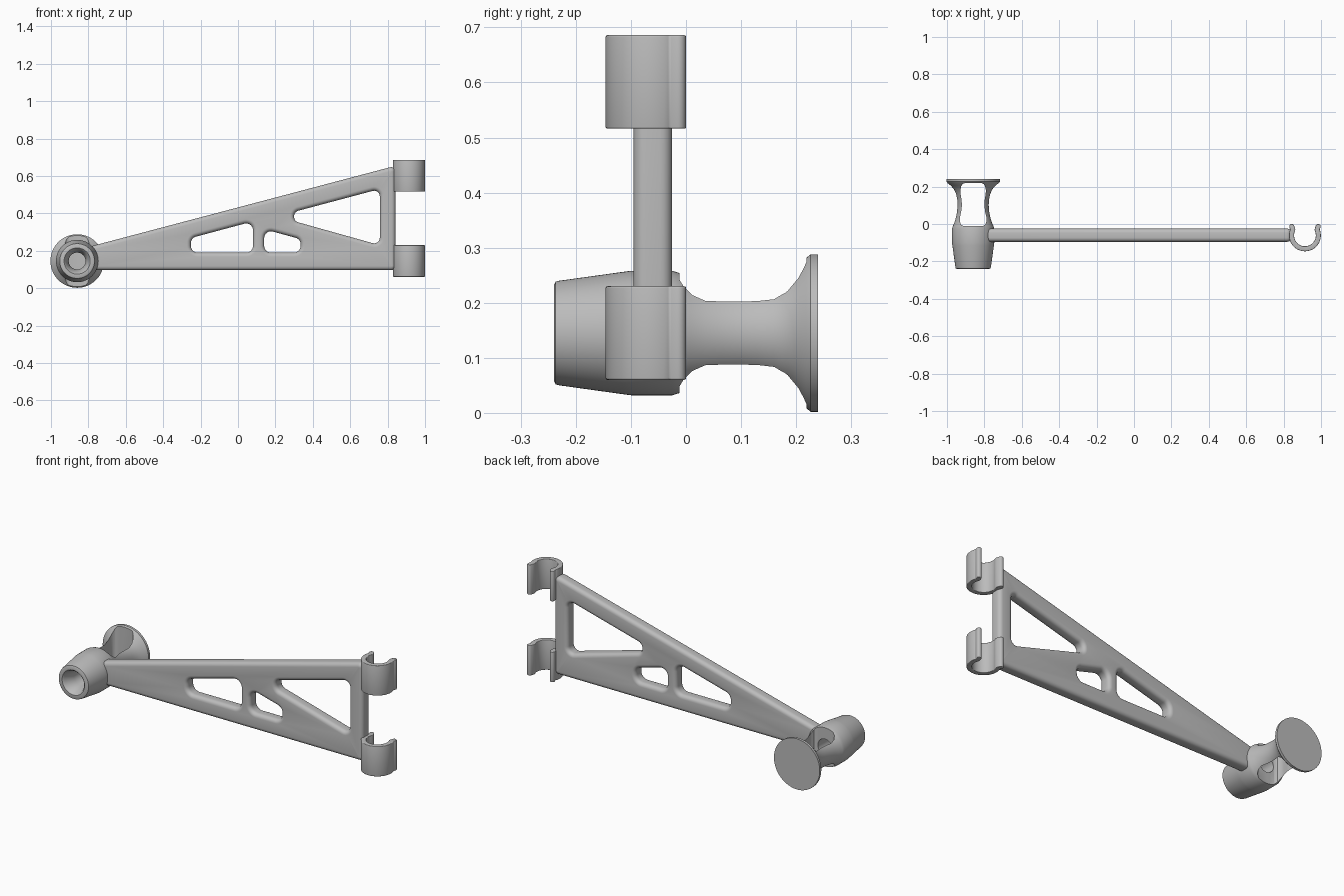
import bpy, bmesh, math
from mathutils import Vector

cube = bpy.data.objects.get("Cube")
if cube:
    bpy.data.objects.remove(cube, do_unlink=True)

GREY = bpy.data.materials.new("plain grey")
GREY.use_nodes = True
GREY.diffuse_color = (0.5, 0.5, 0.5, 1)
GREY.node_tree.nodes["Principled BSDF"].inputs["Base Color"].default_value = (0.5, 0.5, 0.5, 1)

HUB_X, HUB_Z = -0.86, 0.145


def activate(ob):
    bpy.ops.object.select_all(action='DESELECT')
    ob.select_set(True)
    bpy.context.view_layer.objects.active = ob


def finish(name, bm):
    """Turn a bmesh into a named grey object."""
    bmesh.ops.recalc_face_normals(bm, faces=bm.faces)
    me = bpy.data.meshes.new(name)
    bm.to_mesh(me)
    bm.free()
    me.materials.append(GREY)
    ob = bpy.data.objects.new(name, me)
    bpy.context.collection.objects.link(ob)
    return ob


def smooth(ob):
    activate(ob)
    bpy.ops.object.shade_smooth_by_angle(angle=math.radians(32))


def apply_modifier(ob, mod):
    activate(ob)
    bpy.ops.object.modifier_apply(modifier=mod.name)


def rounded(corners, radius, offset=0.0, steps=8):
    """Counter-clockwise polygon with round corners, grown by an offset."""
    pts = [Vector(c) for c in corners]
    out = []
    for i, p in enumerate(pts):
        d1 = (p - pts[i - 1]).normalized()
        d2 = (pts[(i + 1) % len(pts)] - p).normalized()
        n1, n2 = Vector((d1.y, -d1.x)), Vector((d2.y, -d2.x))
        centre = p - (n1 + n2) * radius / (1 + n1.dot(n2))
        a, turn = math.atan2(n1.y, n1.x), n1.angle(n2)
        for k in range(steps + 1):
            t = a + turn * k / steps
            out.append(centre + (radius + offset) * Vector((math.cos(t), math.sin(t))))
    return out


def bridge(bm, a, b):
    n = len(a)
    for i in range(n):
        bm.faces.new((a[i], a[(i + 1) % n], b[(i + 1) % n], b[i]))


# Truss arm: a tapered plate with three windows and rounded rims
def build_arm():
    outline = [(-0.79, 0.096), (0.842, 0.096), (0.842, 0.654), (-0.79, 0.223)]
    windows = [
        ([(-0.252, 0.19), (0.08, 0.19), (0.08, 0.357), (-0.252, 0.268)], 0.036),
        ([(0.14, 0.19), (0.335, 0.19), (0.335, 0.262), (0.14, 0.315)], 0.036),
        ([(0.30, 0.358), (0.758, 0.23), (0.758, 0.53), (0.30, 0.408)], 0.03),
    ]
    loops = [(outline, 0.024, -1)] + [(c, r, 1) for c, r in windows]
    fillet, half, mid = 0.022, 0.035, -0.06
    quarter = [math.pi / 2 * k / 5 for k in range(6)]
    section = [(fillet * (1 - math.cos(t)), half - fillet + fillet * math.sin(t)) for t in quarter]
    section = [(d, -y) for d, y in reversed(section)] + section
    bm = bmesh.new()
    caps = ([], [])
    for corners, radius, sign in loops:
        rings = [[bm.verts.new((p.x, mid + y, p.y)) for p in rounded(corners, radius, sign * d)]
                 for d, y in section]
        for a, b in zip(rings, rings[1:]):
            bridge(bm, a, b)
        for cap, ring in zip(caps, (rings[0], rings[-1])):
            cap += [bm.edges.get((v, ring[(i + 1) % len(ring)])) for i, v in enumerate(ring)]
    for cap in caps:
        bmesh.ops.triangle_fill(bm, edges=cap, use_beauty=True)
    smooth(finish("truss_arm", bm))


# Snap clip: an open ring with lips that flare outward
def build_clip(name, bottom):
    cx, cy, radius, half = 0.914, -0.061, 0.0715, 0.0135
    path = [Vector((radius * math.cos(t), radius * math.sin(t)))
            for t in [math.radians(-90 + 115 * k / 20) for k in range(21)]]
    path += [Vector((0.067, 0.038)), Vector((0.0705, 0.0475))]
    path = [Vector((-p.x, p.y)) for p in reversed(path[1:])] + path
    left, right = [], []
    for i, p in enumerate(path):
        t = (path[min(i + 1, len(path) - 1)] - path[max(i - 1, 0)]).normalized()
        n = Vector((t.y, -t.x))
        left.append(p - n * half)
        right.append(p + n * half)

    def tip(centre, start):
        angles = [start + math.pi * k / 8 for k in range(1, 8)]
        return [centre + half * Vector((math.cos(a), math.sin(a))) for a in angles]

    end = right[-1] - path[-1]
    start = left[0] - path[0]
    profile = right + tip(path[-1], math.atan2(end.y, end.x)) + left[::-1]
    profile += tip(path[0], math.atan2(start.y, start.x))
    bm = bmesh.new()
    face = bm.faces.new([bm.verts.new((cx + p.x, cy + p.y, bottom)) for p in profile])
    ext = bmesh.ops.extrude_face_region(bm, geom=[face])
    bmesh.ops.translate(bm, vec=(0, 0, 0.17),
                        verts=[g for g in ext["geom"] if isinstance(g, bmesh.types.BMVert)])
    ob = finish(name, bm)
    bevel = ob.modifiers.new("rim", 'BEVEL')
    bevel.width, bevel.segments = 0.007, 3
    bevel.limit_method, bevel.angle_limit = 'ANGLE', math.radians(60)
    apply_modifier(ob, bevel)
    smooth(ob)


# Hub: a bored barrel, a slotted neck and a round foot, turned about y
def build_hub():
    profile = [(0, 0.1), (0.045, 0.1), (0.045, -0.17), (0.062, -0.232), (0.07, -0.24),
               (0.086, -0.24), (0.093, -0.237), (0.095, -0.23), (0.111, -0.115), (0.113, -0.10),
               (0.113, -0.025), (0.109, -0.012), (0.10, 0.008), (0.092, 0.035), (0.086, 0.065),
               (0.083, 0.1), (0.085, 0.13), (0.091, 0.16), (0.102, 0.185), (0.119, 0.205),
               (0.136, 0.218), (0.141, 0.224), (0.143, 0.226), (0.143, 0.24), (0, 0.24)]
    bm = bmesh.new()
    verts = [bm.verts.new((HUB_X + r, y, HUB_Z)) for r, y in profile]
    edges = [bm.edges.new(pair) for pair in zip(verts, verts[1:])]
    bmesh.ops.spin(bm, geom=verts + edges, cent=(HUB_X, 0, HUB_Z), axis=(0, 1, 0),
                   angle=math.tau, steps=64)
    bmesh.ops.remove_doubles(bm, verts=bm.verts, dist=1e-5)
    hub = finish("hub", bm)

    # Waisted slot that passes vertically through the neck
    side = [(0.05, -0.012), (0.064, -0.004), (0.071, 0.012), (0.071, 0.035), (0.064, 0.065),
            (0.06, 0.1), (0.062, 0.13), (0.067, 0.16), (0.068, 0.18), (0.064, 0.202),
            (0.056, 0.214), (0.045, 0.219)]
    slot = side + [(-x, y) for x, y in reversed(side)]
    bm = bmesh.new()
    face = bm.faces.new([bm.verts.new((HUB_X + x, y, HUB_Z - 0.3)) for x, y in slot])
    ext = bmesh.ops.extrude_face_region(bm, geom=[face])
    bmesh.ops.translate(bm, vec=(0, 0, 0.6),
                        verts=[g for g in ext["geom"] if isinstance(g, bmesh.types.BMVert)])
    cutter = finish("slot_cutter", bm)
    cutter.hide_render = True
    cut = hub.modifiers.new("slot", 'BOOLEAN')
    cut.operation, cut.solver, cut.object = 'DIFFERENCE', 'EXACT', cutter
    apply_modifier(hub, cut)
    bpy.data.objects.remove(cutter, do_unlink=True)
    smooth(hub)


build_arm()
build_clip("lower_clip", 0.06)
build_clip("upper_clip", 0.516)
build_hub()
